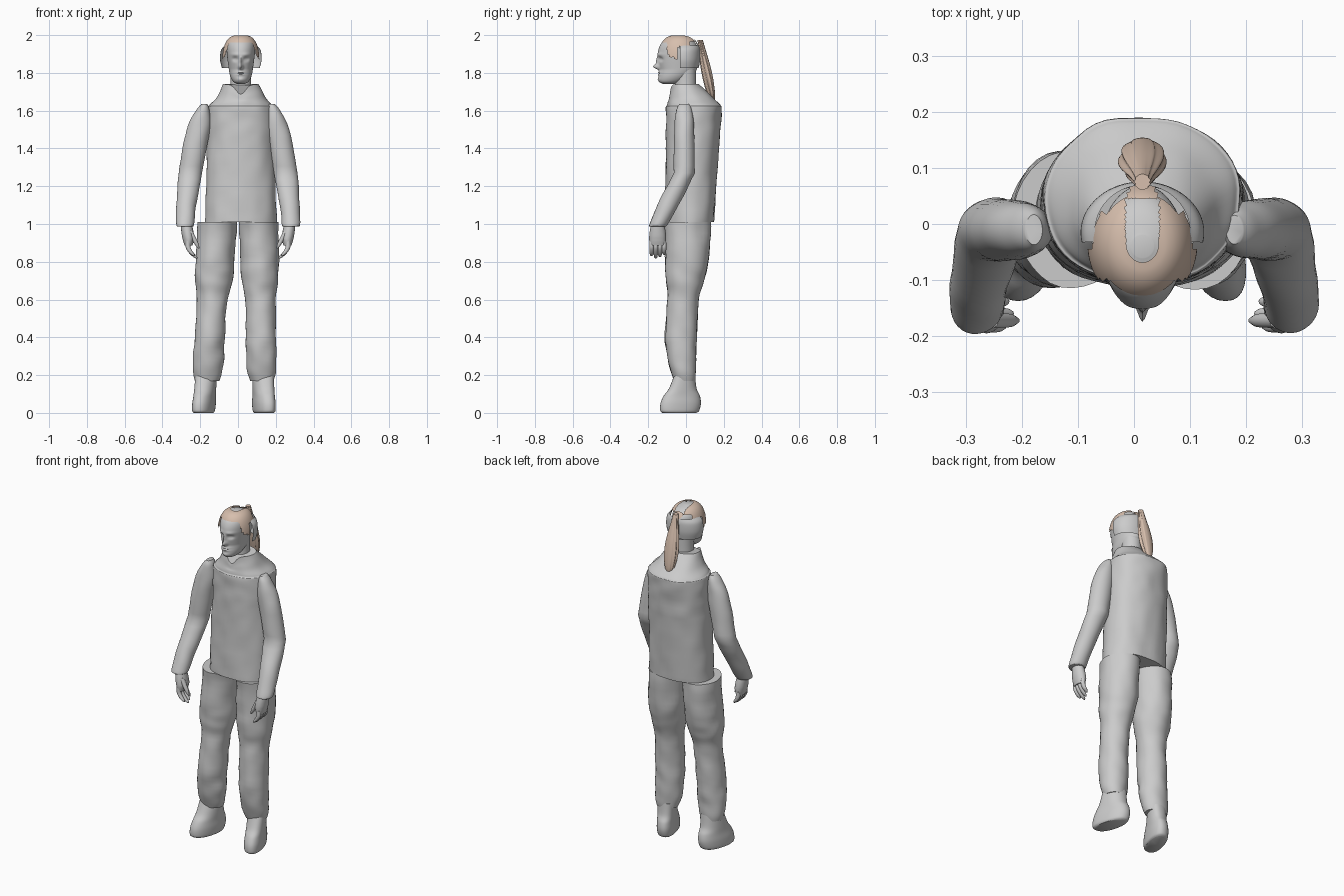
import bpy, bmesh, math
from math import sin, cos, exp
from mathutils import Vector, noise

cube = bpy.data.objects.get("Cube")
if cube:
    bpy.data.objects.remove(cube)


def material(name, *rgb):
    made = bpy.data.materials.new(name)
    made.use_nodes = True
    made.diffuse_color = (*rgb, 1)
    made.node_tree.nodes["Principled BSDF"].inputs["Base Color"].default_value = (*rgb, 1)
    return made


grey = material("plain grey", .6, .6, .6)
brown = material("light brown hair", .68, .52, .42)
middle = .015  # the upper body sits slightly to its left


def smooth_rows(rows, steps):
    """Catmull-Rom curve through rows of numbers."""
    last = len(rows) - 1
    for i in range(last):
        before, start, end, after = rows[max(i - 1, 0)], rows[i], rows[i + 1], rows[min(i + 2, last)]
        for step in range(steps):
            t = step / steps
            yield [b + t / 2 * (c - a + t * (2 * a - 5 * b + 4 * c - d + t * (3 * (b - c) + d - a)))
                   for a, b, c, d in zip(before, start, end, after)]
    yield rows[last]


def loft(name, rows, path, colour=grey, sides=32, steps=6, power=2, lump=0,
         deform=None, keep=None, caps=True):
    """Stack level rings of (height, x radius, y radius) along a path."""
    bm = bmesh.new()
    rings = []
    for z, rx, ry in smooth_rows(rows, steps):
        x, y = path(z)
        ring = []
        for k in range(sides):
            c, s = cos(math.tau * k / sides), sin(math.tau * k / sides)
            point = Vector((x + rx * math.copysign(abs(c) ** (2 / power), c),
                            y + ry * math.copysign(abs(s) ** (2 / power), s), z))
            point += Vector((c, s, 0)) * lump * noise.noise(point * 13)
            if deform:
                deform(point)
            ring.append(bm.verts.new(point))
        rings.append(ring)
    for low, high in zip(rings, rings[1:]):
        for k in range(sides):
            corners = low[k - 1], low[k], high[k], high[k - 1]
            centre = sum((v.co for v in corners), Vector()) / len(corners)
            if not keep or keep(centre):
                bm.faces.new(corners)
    if caps:
        bm.faces.new(rings[0])
        bm.faces.new(rings[-1])
    bmesh.ops.delete(bm, geom=[v for v in bm.verts if not v.link_faces], context='VERTS')
    bmesh.ops.recalc_face_normals(bm, faces=bm.faces)
    mesh = bpy.data.meshes.new(name)
    bm.to_mesh(mesh)
    bm.free()
    mesh.materials.append(colour)
    obj = bpy.data.objects.new(name, mesh)
    bpy.context.collection.objects.link(obj)
    bpy.ops.object.select_all(action='DESELECT')
    obj.select_set(True)
    bpy.context.view_layer.objects.active = obj
    bpy.ops.object.shade_smooth_by_angle(angle=math.radians(50))


# Shirt body, leaning back to the shoulder blades, with a dipped collar
def spine(z):
    return middle, .018 + .04 * (z - 1) - .5 * max(0, z - 1.63)


def dip_collar(v):
    if v.y < 0:
        v.z -= .6 * max(0, v.z - 1.65) * exp(-((v.x - middle) / .035) ** 2)


loft("shirt_body", [(1.01, .19, .13), (1.4, .18, .14), (1.6, .175, .147), (1.63, .165, .14),
                    (1.67, .13, .115), (1.74, .095, .075)],
     spine, sides=56, steps=9, power=2.2, lump=.006, deform=dip_collar)

# Limbs on both sides
for side, label in ((-1, "right"), (1, "left")):
    splay = .045 if side < 0 else 0

    def leg_line(z):
        return side * (.11 + (.02 + splay) * (1 - z)), .018 * sin(6 * z - 4) - .008

    loft(label + "_trouser_leg", [(1.01, .103, .122), (.8, .102, .114), (.7, .098, .099),
                                  (.6, .081, .082), (.4, .079, .084), (.26, .081, .072),
                                  (.17, .063, .054)], leg_line, lump=.007)

    def shoe_line(z):
        return side * (.135 + splay * (1 - z)), .14 * z - .035

    def turn_toe_out(v):
        v.x -= side * .24 * (v.y + .02)

    loft(label + "_shoe", [(0, .046, .09), (.012, .053, .103), (.05, .055, .107),
                           (.09, .053, .096), (.13, .054, .073), (.2, .055, .055)],
         shoe_line, power=2.3, deform=turn_toe_out)

    def arm_line(z):
        return (side * (.28 - .2 * max(0, z - 1) ** 1.5),
                -.01 - .5 * max(0, 1.27 - z))

    loft(label + "_sleeve", [(1.635, .014, .026), (1.6, .036, .042), (1.5, .062, .052),
                             (1.27, .062, .056), (1.1, .052, .056), (1, .048, .048),
                             (.988, .04, .04)], arm_line, lump=.004)

    def palm_line(z):
        return side * (.262 + .15 * max(0, z - .92)), -.15

    loft(label + "_palm", [(1.01, .03, .032), (.96, .032, .042), (.92, .031, .045),
                           (.885, .02, .04)], palm_line, sides=20)

    for i, finger in enumerate(("index", "middle", "ring", "little")):
        def finger_line(z):
            return side * (.265 - 3 * max(0, .88 - z) ** 1.5), .022 * i - .182

        tip = .815 + .012 * abs(i - 1.2)
        loft(f"{label}_{finger}_finger", [(.91, .012, .012), (.86, .013, .012),
                                          (tip + .01, .011, .01), (tip, .004, .004)],
             finger_line, sides=10)

    def thumb_line(z):
        return side * (.255 - .5 * (.965 - z)), -.172

    loft(label + "_thumb", [(.965, .014, .014), (.9, .012, .012), (.87, .004, .004)],
         thumb_line, sides=10)

# Neck
loft("neck", [(1.62, .065, .06), (1.74, .055, .056), (1.84, .055, .056)],
     lambda z: (middle, -.003))


# Head, its face shaped by soft pushes
def push(v, x, z, width, height, depth):
    across = (abs(v.x - middle) - x) / width
    return depth * exp(-across ** 2 - ((v.z - z) / height) ** 2)


def shape_face(v):
    if v.y < -.07:
        nose = push(v, 0, 1.832, .011, .014, .032) + push(v, 0, 1.862, .008, .022, .012)
        sockets = push(v, .029, 1.873, .014, .01, -.014)
        eyeballs = push(v, .029, 1.873, .008, .004, .006)
        brows = push(v, .03, 1.897, .024, .009, .005)
        lips = push(v, 0, 1.797, .02, .011, .009) + push(v, 0, 1.797, .022, .003, -.008)
        chin = push(v, 0, 1.765, .02, .01, .005)
        v.y -= nose + sockets + eyeballs + brows + lips + chin


loft("head", [(1.742, .022, .036), (1.755, .042, .064), (1.785, .057, .087), (1.83, .065, .1),
              (1.9, .074, .109), (1.95, .074, .095), (1.98, .058, .064), (1.995, .02, .02)],
     lambda z: (middle, -.04 - .05 * max(0, (1.82 - z) / .08) ** 1.3),
     sides=96, steps=12, deform=shape_face)


# Hair on top, with uneven edges, a bare patch and locks before the ears
def in_hair(c):
    across = abs(c.x - middle)
    ragged = .008 * sin(160 * c.y)
    if c.y < -.1:
        return c.z > 1.96
    if c.y < -.04:
        return c.z > 1.875 + ragged + 1.4 * max(0, -.075 - c.y)
    bare = across < .03 and -.025 < c.y < .045
    behind = c.y > .02 and across > .025 and c.z < 1.965
    return c.z > 1.935 + ragged and not bare and not behind


turns = [math.pi / 2 * k / 12 for k in range(12)]
loft("hair_top", [(1.87 + .13 * sin(t), .098 * cos(t) ** .6, .113 * cos(t) ** .6) for t in turns],
     lambda z: (middle, -.035), brown, sides=72, keep=in_hair, caps=False)

# Curved band around the back and sides of the head
loft("head_band", [(1.825, .1, .082), (1.87, .11, .09), (1.92, .105, .09), (1.945, .085, .084)],
     lambda z: (middle, -.015), sides=64, keep=lambda c: c.y > -.035, caps=False)


# Ponytail with strands
def tail_line(z):
    return middle, .09 + .2 * (1.9 - z)


def comb_strands(v):
    x, y = tail_line(v.z)
    v.x = x + (v.x - x) * (1 + .09 * sin(11 * math.atan2(v.y - y, v.x - x) + 9 * v.z))


loft("ponytail", [(1.975, .014, .014), (1.93, .02, .018), (1.83, .037, .027),
                  (1.75, .04, .027), (1.68, .027, .02), (1.635, .006, .006)],
     tail_line, brown, sides=66, deform=comb_strands)
